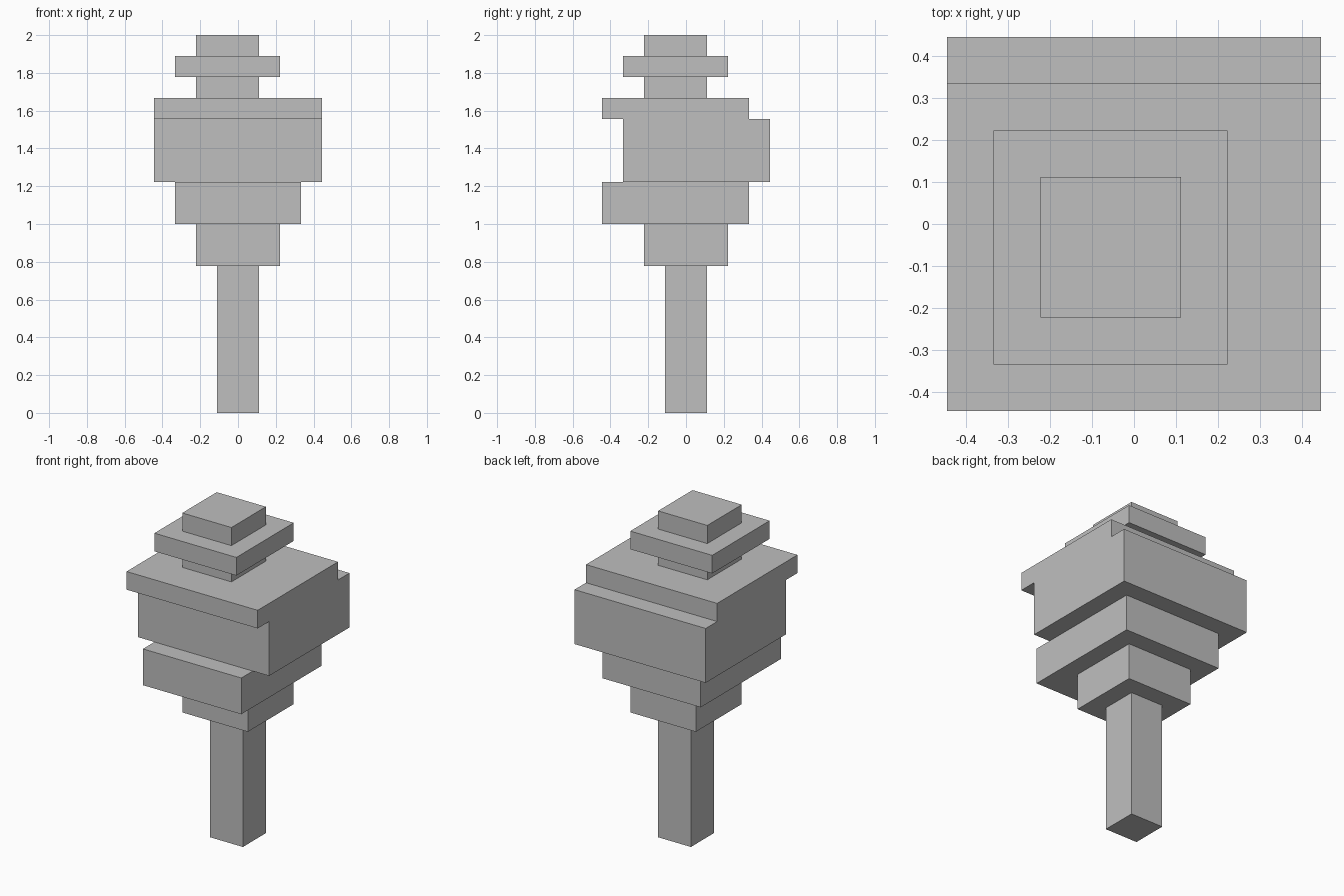
import bpy
import bmesh
from mathutils import Vector

cube = bpy.data.objects.get("Cube")
if cube:
    bpy.data.objects.remove(cube, do_unlink=True)

UNIT = 2 / 18  # the tree is laid out on a block grid, 18 blocks tall

grey = bpy.data.materials.new("plain_grey")
grey.use_nodes = True
colour = (0.52, 0.52, 0.52, 1)
grey.diffuse_color = colour
grey.node_tree.nodes["Principled BSDF"].inputs["Base Color"].default_value = colour


def block(name, low, high):
    """Flat-sided box between two grid corners."""
    low, high = Vector(low) * UNIT, Vector(high) * UNIT
    bm = bmesh.new()
    bmesh.ops.create_cube(bm, size=1)
    bmesh.ops.scale(bm, vec=high - low, verts=bm.verts)
    mesh = bpy.data.meshes.new(name)
    bm.to_mesh(mesh)
    bm.free()
    mesh.materials.append(grey)
    obj = bpy.data.objects.new(name, mesh)
    obj.location = (low + high) / 2
    bpy.context.collection.objects.link(obj)


# Trunk and the widening lower foliage
block("trunk", (-1, -1, 0), (1, 1, 7))
block("lower_foliage", (-2, -2, 7), (2, 2, 9))
block("middle_foliage", (-3, -4, 9), (3, 3, 11))

# Main crown, with its top slab shifted forward
block("main_foliage", (-4, -3, 11), (4, 4, 14))
block("crown_slab", (-4, -4, 14), (4, 3, 15))

# Off-centre stepped top
block("top_neck", (-2, -2, 15), (1, 1, 16))
block("top_slab", (-3, -3, 16), (2, 2, 17))
block("top_cap", (-2, -2, 17), (1, 1, 18))
